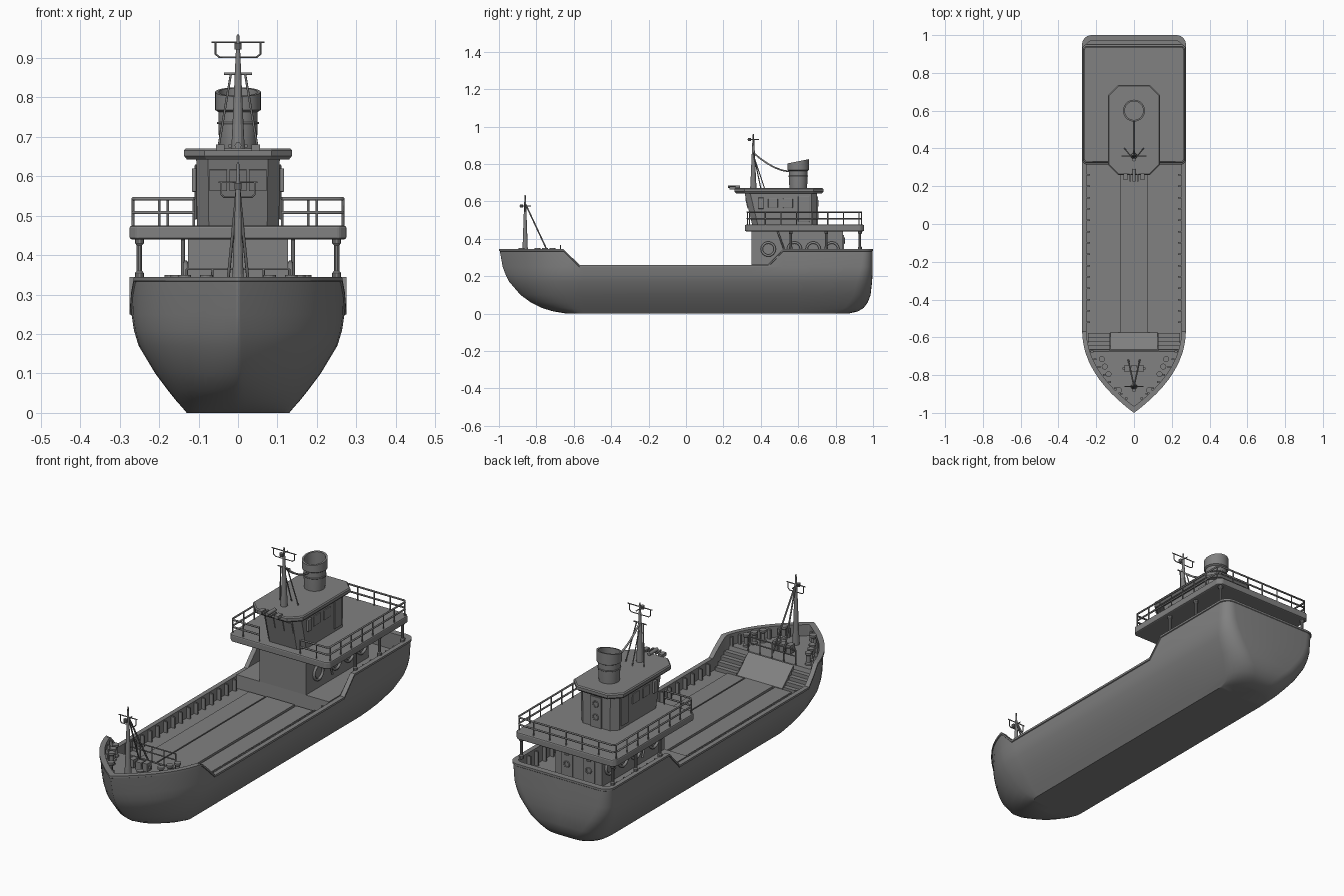
import bpy, bmesh, math
from mathutils import Vector, Matrix

cube = bpy.data.objects.get("Cube")
if cube:
    bpy.data.objects.remove(cube)

grey = bpy.data.materials.new("ship grey")
grey.use_nodes = True
grey.diffuse_color = (0.22, 0.22, 0.22, 1)
grey.node_tree.nodes["Principled BSDF"].inputs["Base Color"].default_value = (0.22, 0.22, 0.22, 1)


def finish(name, bm, mirror=False, bevel=0, smooth=True):
    bmesh.ops.remove_doubles(bm, verts=bm.verts, dist=1e-5)
    bmesh.ops.recalc_face_normals(bm, faces=bm.faces)
    mesh = bpy.data.meshes.new(name)
    bm.to_mesh(mesh)
    bm.free()
    ob = bpy.data.objects.new(name, mesh)
    bpy.context.collection.objects.link(ob)
    mesh.materials.append(grey)
    if smooth:
        bpy.ops.object.select_all(action='DESELECT')
        ob.select_set(True)
        bpy.context.view_layer.objects.active = ob
        bpy.ops.object.shade_smooth_by_angle(angle=math.radians(28))
    if mirror:
        ob.modifiers.new("mirror", 'MIRROR').merge_threshold = 1e-4
    if bevel:
        mod = ob.modifiers.new("bevel", 'BEVEL')
        mod.width, mod.segments = bevel, 2
    return ob


def boxes(name, items, mirror=False, bevel=0):
    """items: (centre, size) pairs"""
    bm = bmesh.new()
    for c, s in items:
        bmesh.ops.create_cube(bm, size=1, matrix=Matrix.Translation(c) @ Matrix.Diagonal((*s, 1)))
    return finish(name, bm, mirror, bevel, False)


def tubes(name, paths, r, closed=False):
    cu = bpy.data.curves.new(name, 'CURVE')
    cu.dimensions, cu.bevel_depth, cu.bevel_resolution = '3D', r, 1
    cu.use_fill_caps = True
    for path in paths:
        sp = cu.splines.new('POLY')
        sp.points.add(len(path) - 1)
        for p, co in zip(sp.points, path):
            p.co = (*co, 1)
        sp.use_cyclic_u = closed
    cu.materials.append(grey)
    ob = bpy.data.objects.new(name, cu)
    bpy.context.collection.objects.link(ob)
    return ob


def lathe(name, centres, profile, n=16, mirror=False, shear=None):
    bm = bmesh.new()
    for cx, cy, cz in centres:
        rings = [[bm.verts.new((cx + r * math.cos(a), cy + r * math.sin(a), cz + z))
                  for a in (math.tau * i / n for i in range(n))] for r, z in profile]
        for a, b in zip(rings, rings[1:]):
            for i in range(n):
                bm.faces.new((a[i], a[i - 1], b[i - 1], b[i]))
    if shear:
        for v in bm.verts:
            if v.co.z > shear[0]:
                v.co.z += (v.co.y - centres[0][1]) * shear[1]
    bmesh.ops.dissolve_degenerate(bm, dist=1e-5, edges=bm.edges)
    return finish(name, bm, mirror)


def prism(name, loops, **kw):
    """closed solid through a stack of equal loops"""
    bm = bmesh.new()
    rings = [[bm.verts.new(p) for p in loop] for loop in loops]
    for a, b in zip(rings, rings[1:]):
        for i in range(len(a)):
            bm.faces.new((a[i - 1], a[i], b[i], b[i - 1]))
    bm.faces.new(rings[0])
    bm.faces.new(rings[-1])
    return finish(name, bm, **kw)


def octagon(w, y0, y1, c, z):
    half = [(w - c, y0), (w, y0 + c), (w, y1 - c), (w - c, y1)]
    return [(x, y, z) for x, y in half] + [(-x, y, z) for x, y in reversed(half)]


def ramp(v, pts):
    for (a, p), (b, q) in zip(pts, pts[1:]):
        if v <= b:
            return p + (q - p) * max(0, (v - a) / (b - a))
    return pts[-1][1]


# Hull: half outlines stacked by height, then rail, bulwark and deck
BOW = [0, .01, .03, .06, .1, .16, .23, .31, .4, .5, .6, .7, .733, .767, .85, .956, 1]
MID = [-.3, 0, .345, .35, .44, .52, .6]


def sheer(y):
    return ramp(y, [(-.655, .345), (-.57, .26), (.44, .26), (.52, .345)])


def deck(y):
    return ramp(y, [(-.67, .29), (-.655, .2), (.345, .2), (.35, .265)])


def outline(bow, stern, beam, r, e):
    pts = [(bow + (-.55 - bow) * t, beam * (1 - (1 - t) ** 2.2) ** e) for t in BOW]
    pts += [(y, beam) for y in MID]
    for k in range(7):
        a = math.pi / 2 * k / 6
        pts.append((stern - r + r * math.sin(a), beam - r + r * math.cos(a)))
    return pts + [(stern, 0)]


levels = [  # height, bow, stern, half beam, corner radius, fullness
    (0, -.64, .87, .13, .1, .55), (.012, -.71, .92, .14, .1, .6),
    (.03, -.77, .95, .156, .1, .65), (.06, -.83, .972, .18, .1, .7),
    (.1, -.885, .987, .21, .09, .8), (.17, -.945, .995, .252, .08, .9),
    (.21, -.965, .997, .264, .07, .95), (.25, -.98, .998, .27, .06, 1)]
rows = [[(0, y, 0) for y, w in outline(*levels[0][1:])]]
rows += [[(w, y, lv[0]) for y, w in outline(*lv[1:])] for lv in levels]
side = outline(-.995, .998, .271, .05, 1)
rail = outline(-1, 1, .275, .05, 1)
inner = outline(-.965, .97, .252, .03, 1)
rows += [[(w, y, sheer(y) - .012) for y, w in side],
         [(w, y, sheer(y) - .01) for y, w in rail],
         [(w, y, sheer(y)) for y, w in rail],
         [(w, y, sheer(y)) for y, w in inner],
         [(w, y, deck(y)) for y, w in inner],
         [(0, y, deck(y)) for y, w in inner]]
bm = bmesh.new()
grid = [[bm.verts.new(p) for p in row] for row in rows]
for a, b in zip(grid, grid[1:]):
    for i in range(len(a) - 1):
        bm.faces.new((a[i], a[i + 1], b[i + 1], b[i]))
bmesh.ops.dissolve_degenerate(bm, dist=1e-5, edges=bm.edges)
finish("hull", bm, mirror=True)

# Bulwark frames along the cargo deck and round the bow
boxes("bulwark_frames", [((.243, -.52 + .06 * i, .227), (.02, .008, .054)) for i in range(15)], True)
boxes("stern_frames", [((.243, .58 + .06 * i, .3), (.02, .008, .07)) for i in range(6)], True)
boxes("bow_frames", [((w - .012, y, .313), (.014, .01, .046)) for y, w in inner[4:12]], True)

# Cargo hatch strips
boxes("hatch_cover", [((0, -.12, .204), (.15, .91, .012))])
boxes("hatch_side", [((.13, -.12, .202), (.09, .91, .01))], True)

# Steps and sloping plate between foredeck and cargo deck
boxes("steps", [((.186, -.665 + .011 * (i + 1), .2 + .009 * (4 - i)),
                 (.116, .022 * (i + 1), .018 * (4 - i))) for i in range(4)], True)
prism("sloping_plate", [[(x, -.665, .2), (x, -.665, .292), (x, -.575, .21), (x, -.575, .2)]
                        for x in (-.124, .124)], smooth=False)

# Foredeck fittings
tubes("foredeck_rail", [[(-.13, -.672, z), (.13, -.672, z)] for z in (.335, .365)]
      + [[(x, -.672, .29), (x, -.672, .365)] for x in (-.13, -.065, 0, .065, .13)], .003)
lathe("bollards", [(.17, -.715, .29), (.155, -.755, .29), (.135, -.795, .29), (.08, -.88, .29)],
      [(0, 0), (.016, 0), (.016, .008), (.01, .012), (.01, .045), (.016, .05), (.016, .06), (0, .06)], 12, True)
boxes("windlass", [((0, -.765, .31), (.03, .03, .04)), ((.037, -.765, .315), (.025, .035, .04)),
                   ((-.037, -.765, .315), (.025, .035, .04)), ((0, -.765, .315), (.12, .012, .012))])


# Masts with crossbar and hanging frame
def mast(name, y, z0, z1, bar, half):
    h = z1 - z0
    lathe(name, [(0, y, z0)], [(0, 0), (.017, 0), (.014, .06), (.006, h * .82), (.003, h), (0, h)], 12)
    tubes(name + "_yard", [[(-half, y, bar), (half, y, bar)],
                           [(-half * .85, y, bar), (-half * .85, y, bar - .03), (-half * .7, y, bar - .038),
                            (half * .7, y, bar - .038), (half * .85, y, bar - .03), (half * .85, y, bar)],
                           [(0, y - .03, bar - .01), (0, y + .03, bar - .01)]], .0025)
    lathe(name + "_lamp", [(0, y - .02, bar - .018)], [(0, 0), (.009, 0), (.009, .016), (0, .016)], 10)


mast("fore_mast", -.86, .29, .635, .585, .05)
tubes("fore_stays", [[(0, -.86, .59), (s * .03, -.72, .29)] for s in (-1, 1)], .004)
mast("main_mast", .36, .67, .96, .94, .067)
tubes("main_stays", [[(-.035, .36, .86), (.035, .36, .86)], [(0, .36, .85), (0, .42, .67)]]
      + [[(s * .018, .36, .86), (s * .05, .4, .67)] for s in (-1, 1)], .003)
tubes("exhaust_line", [[(0, .36 + .19 * t, .86 - .1 * (1 - (1 - t) ** 1.7))
                        for t in (0, .2, .4, .6, .8, 1)]], .005)

# Lower deckhouse with doors and lifebuoys
boxes("deckhouse", [((0, .595, .32), (.254, .49, .24))])
boxes("rear_doors", [((.06, .842, .345), (.06, .008, .15))], True)
buoys = []
for y in (.44, .58, .68, .78):
    for s in (-1, 1):
        buoys.append([(s * .133, y + .035 * math.cos(a), .345 + .035 * math.sin(a))
                      for a in (math.tau * i / 16 for i in range(16))])
tubes("lifebuoys", buoys, .007, True)
tubes("deck_braces", [[(s * .14, .49, .44), (s * .14, .54, .3)] for s in (-1, 1)], .005)

# Boat deck, pillars and railing
prism("boat_deck", [octagon(.275, .315, .952, .018, z) for z in (.44, .475)], bevel=.006, smooth=False)
lathe("pillars", [(.25, y, .34) for y in (.56, .75, .93)],
      [(.011, 0), (.011, .015), (.007, .02), (.007, .085), (.011, .09), (.011, .1)], 10, True)
path = [(.112, .328), (.255, .328), (.266, .34), (.266, .925), (.255, .938)]
path += [(-x, y) for x, y in reversed(path)]
tubes("boat_deck_rails", [[(x, y, z) for x, y in path] for z in (.508, .543)], .0045)
stations = [(s * .266, .34 + .0836 * i) for i in range(8) for s in (-1, 1)]
stations += [(s * x, .328) for x in (.112, .2) for s in (-1, 1)]
stations += [(x * .089, .938) for x in range(-2, 3)]
tubes("boat_deck_stanchions", [[(x, y, .47), (x, y, .543)] for x, y in stations], .0035)

# Wheelhouse with forward-leaning front, windows and doors
prism("wheelhouse", [octagon(.104, .355, .70, .03, .47), octagon(.106, .312, .70, .03, .65)], smooth=False)
frames = [((.106, y, .59), (.008, .052, .05)) for y in (.465, .545)]
frames += [((.107, .63, .56), (.006, .06, .14)), ((.111, .4, .59), (.012, .03, .06))]
boxes("side_windows", frames, True, .003)
lean = (.355 - .312) / .18
bm = bmesh.new()
for x in (-.05, 0, .05):
    m = Matrix.Translation((x, .355 - lean * .12, .59)) @ Matrix.Rotation(math.atan(lean), 4, 'X')
    bmesh.ops.create_cube(bm, size=1, matrix=m @ Matrix.Diagonal((.044, .008, .055, 1)))
finish("front_windows", bm, smooth=False)
boxes("wheelhouse_rear_door", [((0, .702, .55), (.06, .008, .15))])
for i, (y, zs) in enumerate([(.706, (.525, .59)), (.847, (.33, .39))]):
    xs = (0,) if i == 0 else (-.06, .06)
    tubes("door_portholes", [[(x + .014 * math.cos(a), y, z + .014 * math.sin(a))
                              for a in (math.tau * k / 12 for k in range(12))]
                             for x in xs for z in zs], .003, True)

# Roof and its fittings
prism("roof", [octagon(.13, .268, .727, .05, .643), octagon(.137, .26, .735, .052, .652),
               octagon(.137, .26, .735, .052, .666), octagon(.132, .265, .73, .05, .671)], smooth=False)
boxes("roof_lamps", [((.045, .25, .672), (.022, .035, .016)), ((.02, .245, .677), (.008, .04, .008))], True)
tubes("roof_horn", [[(0, .225, .678), (0, .29, .678)]], .009)

# Funnel with slanted open cap
lathe("funnel", [(0, .6, .668)],
      [(.047, 0), (.05, .06), (.05, .095), (.058, .1), (.058, .146), (.049, .146), (.049, .08), (0, .08)],
      28, shear=(.8, .2))
tubes("funnel_bands", [[(.051 * math.cos(a), .6 + .051 * math.sin(a), .735)
                        for a in (math.tau * i / 28 for i in range(28))]], .003, True)
